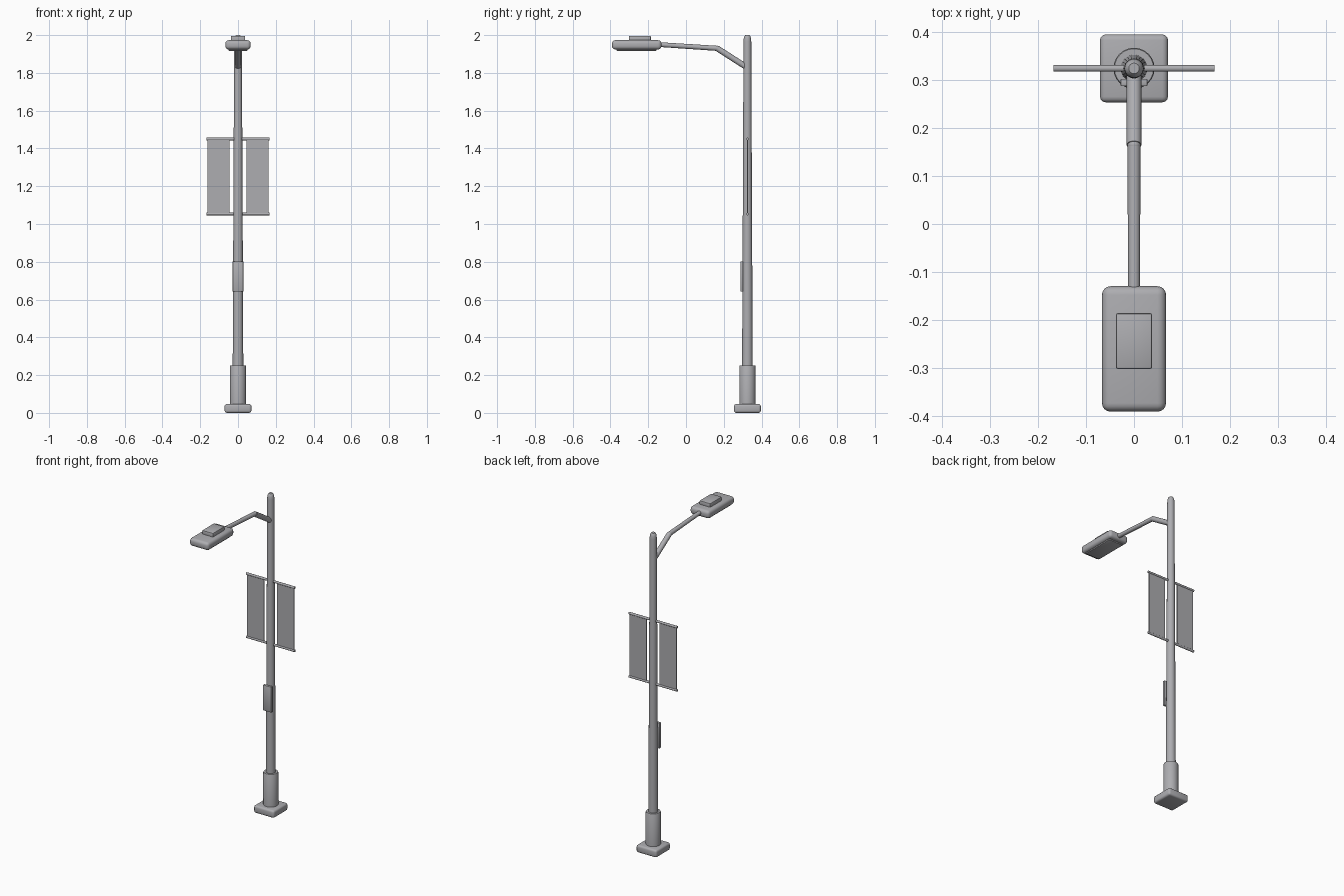
import bpy
import math
from mathutils import Vector

old = bpy.data.objects.get("Cube")
if old:
    bpy.data.objects.remove(old)

# One painted-metal grey for the whole lamp
grey = bpy.data.materials.new("grey_metal")
grey.use_nodes = True
colour = (0.42, 0.42, 0.44, 1)
grey.diffuse_color = colour
grey.node_tree.nodes["Principled BSDF"].inputs["Base Color"].default_value = colour

POLE_Y = 0.325


def finish(name):
    obj = bpy.context.object
    obj.name = name
    obj.data.materials.clear()
    obj.data.materials.append(grey)
    bpy.ops.object.shade_smooth_by_angle(angle=math.radians(40))
    return obj


def box(name, low, high, bevel=0.0, segments=3):
    """Box between two corners with rounded edges."""
    low, high = Vector(low), Vector(high)
    bpy.ops.mesh.primitive_cube_add(size=1, location=(low + high) / 2)
    obj = bpy.context.object
    obj.scale = high - low
    bpy.ops.object.transform_apply(location=False, rotation=False, scale=True)
    if bevel:
        mod = obj.modifiers.new("rounded_edges", "BEVEL")
        mod.width = bevel
        mod.segments = segments
        bpy.ops.object.modifier_apply(modifier=mod.name)
    return finish(name)


def tube(name, start, end, r1, r2=None, sides=20):
    """Round or tapered bar between two points."""
    start, end = Vector(start), Vector(end)
    axis = end - start
    bpy.ops.mesh.primitive_cone_add(
        vertices=sides, radius1=r1, radius2=r1 if r2 is None else r2,
        depth=axis.length, location=(start + end) / 2,
        rotation=axis.to_track_quat("Z", "Y").to_euler())
    return finish(name)


def lathe(name, profile, sides=24):
    """Spin a radius/height profile around the pole axis."""
    verts, faces = [], []
    for r, z in profile:
        for i in range(sides):
            a = math.tau * i / sides
            verts.append((r * math.cos(a), POLE_Y + r * math.sin(a), z))
    for j in range(len(profile) - 1):
        for i in range(sides):
            k = (i + 1) % sides
            a, b = j * sides, (j + 1) * sides
            faces.append((a + i, a + k, b + k, b + i))
    faces.append(tuple(reversed(range(sides))))
    faces.append(tuple(range(len(verts) - sides, len(verts))))
    mesh = bpy.data.meshes.new(name)
    mesh.from_pydata(verts, [], faces)
    obj = bpy.data.objects.new(name, mesh)
    bpy.context.collection.objects.link(obj)
    bpy.ops.object.select_all(action="DESELECT")
    obj.select_set(True)
    bpy.context.view_layer.objects.active = obj
    return finish(name)


# Foot, sleeve and tapered pole with rounded top
box("base_plate", (-0.071, POLE_Y - 0.071, 0), (0.071, POLE_Y + 0.071, 0.047), 0.012)
lathe("base_sleeve", [(0.043, 0.04), (0.043, 0.247), (0.041, 0.251), (0.026, 0.251)])
lathe("pole", [(0.029, 0.04), (0.0205, 1.965), (0.0195, 1.982),
               (0.016, 1.994), (0.011, 2.0)])

# Bent arm: a brace rising from the pole, then a long slim reach
elbow = (0, 0.165, 1.93)
tube("arm_brace", (0, 0.318, 1.832), elbow, 0.0155)
tube("arm_reach", elbow, (0, -0.16, 1.951), 0.0135, 0.0125)
bpy.ops.mesh.primitive_uv_sphere_add(segments=20, ring_count=10, radius=0.0138, location=elbow)
finish("arm_elbow")

# Lamp head with lens below and control box above
box("lamp_head", (-0.067, -0.392, 1.924), (0.067, -0.13, 1.973), 0.018, 4)
box("lamp_lens", (-0.05, -0.367, 1.917), (0.05, -0.157, 1.935), 0.003, 2)
box("control_box", (-0.038, -0.303, 1.965), (0.038, -0.186, 1.996), 0.005, 2)

# Banner pair: cloth panels hung between top and bottom rods
for side, sign in (("left", 1), ("right", -1)):
    x1, x2 = sorted((sign * 0.045, sign * 0.162))
    box(side + "_banner", (x1, POLE_Y - 0.003, 1.05), (x2, POLE_Y + 0.003, 1.45))
    for level, z in (("top", 1.45), ("bottom", 1.053)):
        tube(f"{side}_{level}_rod", (0, POLE_Y, z), (sign * 0.168, POLE_Y, z), 0.0072, sides=14)

# Service plate on the front of the pole
box("service_plate", (-0.028, 0.288, 0.642), (0.028, 0.303, 0.802), 0.002, 2)
